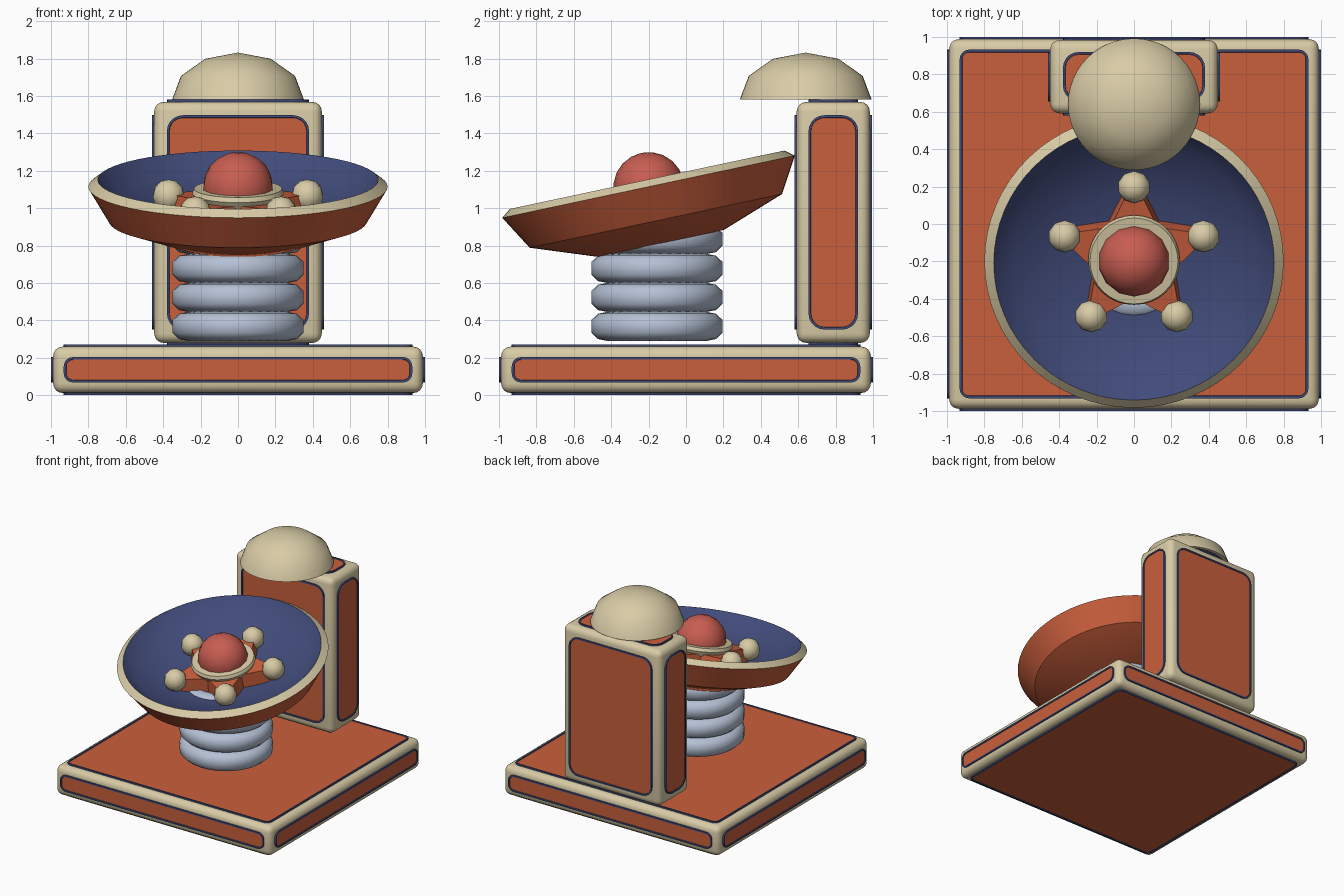
import bpy, bmesh, math
from mathutils import Matrix, Vector

if "Cube" in bpy.data.objects:
    bpy.data.objects.remove(bpy.data.objects["Cube"])


def material(name, rgb):
    m = bpy.data.materials.new(name)
    m.diffuse_color = (*rgb, 1)
    m.use_nodes = True
    m.node_tree.nodes["Principled BSDF"].inputs["Base Color"].default_value = m.diffuse_color
    return m


CREAM = material("cream", (0.69, 0.60, 0.38))
ORANGE = material("orange", (0.59, 0.115, 0.045))
NAVY = material("navy", (0.053, 0.071, 0.195))
RED = material("red", (0.58, 0.11, 0.083))
STEEL = material("pale_blue", (0.46, 0.53, 0.66))


def finish(name, bm, mats, matrix=Matrix(), angle=40):
    bmesh.ops.recalc_face_normals(bm, faces=bm.faces)
    me = bpy.data.meshes.new(name)
    bm.to_mesh(me)
    bm.free()
    for m in mats:
        me.materials.append(m)
    for p in me.polygons:
        p.use_smooth = True
    me.set_sharp_from_angle(angle=math.radians(angle))
    ob = bpy.data.objects.new(name, me)
    ob.matrix_world = matrix
    bpy.context.collection.objects.link(ob)
    return ob


def lathe(name, profile, mats, matrix, segs=48, slots=None, angle=40):
    """Revolve a closed (radius, height) loop; slots gives a material per span."""
    bm = bmesh.new()
    n = len(profile)
    rings = [[bm.verts.new((r * math.cos(2 * math.pi * i / segs),
                            r * math.sin(2 * math.pi * i / segs), z))
              for i in range(segs)] for r, z in profile]
    for k in range(n):
        a, b = rings[k], rings[(k + 1) % n]
        if profile[k][0] == 0 and profile[(k + 1) % n][0] == 0:
            continue
        for i in range(segs):
            j = (i + 1) % segs
            f = bm.faces.new((a[i], a[j], b[j], b[i]))
            f.material_index = slots[k] if slots else 0
    bmesh.ops.remove_doubles(bm, verts=bm.verts, dist=1e-5)
    return finish(name, bm, mats, matrix, angle)


def ball(name, mat, radius, matrix, segs, rings):
    bm = bmesh.new()
    bmesh.ops.create_uvsphere(bm, u_segments=segs, v_segments=rings, radius=radius)
    return finish(name, bm, [mat], matrix, 50)


def panel(name, centre, axis, sign, hu, hv, radius):
    """Rounded plate with a raised navy rim and an orange field."""
    bm = bmesh.new()
    verts = []
    for q, (su, sv) in enumerate(((1, 1), (-1, 1), (-1, -1), (1, -1))):
        for s in range(6):
            t = math.pi / 2 * (q + s / 5)
            verts.append(bm.verts.new((su * (hu - radius) + radius * math.cos(t),
                                       sv * (hv - radius) + radius * math.sin(t), -0.03)))
    back = bm.faces.new(verts)
    ext = bmesh.ops.extrude_face_region(bm, geom=[back], use_keep_orig=True)["geom"]
    bmesh.ops.translate(bm, vec=(0, 0, 0.03), verts=[v for v in ext if isinstance(v, bmesh.types.BMVert)])
    front = [f for f in ext if isinstance(f, bmesh.types.BMFace)][0]
    bmesh.ops.recalc_face_normals(bm, faces=bm.faces)
    bmesh.ops.inset_region(bm, faces=[front], thickness=0.012)
    bmesh.ops.inset_region(bm, faces=[front], thickness=0.002, depth=-0.005)
    front.material_index = 1
    # local axes: u, v in the plate, w outward
    w = Vector((0, 0, 0))
    w[axis] = sign
    u = Vector((0, 1, 0)) if axis == 0 else Vector((1, 0, 0))
    v = w.cross(u)
    rot = Matrix((u, v, w)).transposed().to_4x4()
    return finish(name, bm, [NAVY, ORANGE], Matrix.Translation(centre) @ rot, 30)


def framed_box(name, lo, hi, margins, radius, bevel):
    """Rounded cream block with a panel on every side."""
    lo, hi = Vector(lo), Vector(hi)
    mid, half = (lo + hi) / 2, (hi - lo) / 2
    core = half - Vector((0.012, 0.012, 0.012))
    bm = bmesh.new()
    bmesh.ops.create_cube(bm, size=2, matrix=Matrix.Diagonal((*core, 1)))
    bmesh.ops.bevel(bm, geom=bm.edges[:], offset=bevel, segments=4, profile=0.5, affect='EDGES')
    finish(name + "_frame", bm, [CREAM], Matrix.Translation(mid), 35)
    sides = {0: ("left", "right"), 1: ("front", "back"), 2: ("bottom", "top")}
    for axis in range(3):
        for sign in (-1, 1):
            c = mid.copy()
            c[axis] += sign * half[axis]
            iu, iv = ((1, 2), (0, 2), (0, 1))[axis]
            panel(f"{name}_{sides[axis][sign > 0]}_panel", c, axis, sign,
                  half[iu] - margins[iu], half[iv] - margins[iv], radius)


# Base slab and rear tower
framed_box("base", (-1, -1, 0), (1, 1, 0.272), (0.068, 0.068, 0.068), 0.05, 0.05)
framed_box("tower", (-0.46, 0.58, 0.268), (0.46, 0.995, 1.58), (0.08, 0.075, 0.083), 0.085, 0.05)

# Cap dome on the tower
R, H = 0.352, 0.25
arc = [(math.cos(math.radians(a)), math.sin(math.radians(a))) for a in (0, 30, 60)]
outer = [(R * c, H * s) for c, s in arc] + [(0, H)]
inner = [(0, H - 0.03)] + [((R - 0.03) * c, (H - 0.03) * s) for c, s in reversed(arc)]
lathe("cap_dome", outer + inner, [CREAM, NAVY], Matrix.Translation((0, 0.64, 1.582)),
      slots=[0, 0, 0, 0, 1, 1, 1, 0])

# Spring: stacked rounded coils
coil = [(0.35, -0.035), (0.35, 0.035), (0.315, 0.068), (0.265, 0.0775), (0.20, 0.05),
        (0.18, 0), (0.20, -0.05), (0.265, -0.0775), (0.315, -0.068)]
for i in range(4):
    lathe(f"spring_coil_{i + 1}", coil, [STEEL],
          Matrix.Translation((0, -0.155, 0.368 + 0.155 * i)), segs=32, angle=60)

# Tilted dish: orange outside, cream rim, navy inside
TILT = Matrix.Translation((0, -0.2, 1.115)) @ Matrix.Rotation(math.radians(12), 4, 'X')
lathe("dish", [(0, -0.31), (0.345, -0.31), (0.69, -0.187), (0.8, 0),
               (0.75, 0.038), (0.65, -0.07), (0.34, -0.165), (0, -0.19)],
      [ORANGE, CREAM, NAVY], TILT, segs=64, slots=[0, 0, 0, 1, 2, 2, 2, 2], angle=38)

# Five-pointed star inside the dish
bm = bmesh.new()
layers = []
for z, k in ((-0.17, 1.06), (-0.06, 1.0)):
    layers.append([bm.verts.new((k * r * math.cos(t), k * r * math.sin(t), z))
                   for i in range(10)
                   for r, t in [((0.43, 0.215)[i % 2], math.pi / 2 + i * math.pi / 5)]])
bm.faces.new(layers[0])
bm.faces.new(layers[1])
for i in range(10):
    j = (i + 1) % 10
    bm.faces.new((layers[0][i], layers[0][j], layers[1][j], layers[1][i]))
finish("star", bm, [ORANGE], TILT, 20)

# Knobs on the star tips
for i in range(5):
    t = math.pi / 2 + i * 2 * math.pi / 5
    ball(f"star_knob_{i + 1}", CREAM, 0.088,
         TILT @ Matrix.Translation((0.39 * math.cos(t), 0.39 * math.sin(t), -0.075)), 10, 6)

# Collar and centre button
lathe("button_collar", [(0.17, -0.08), (0.22, -0.08), (0.245, -0.035), (0.235, -0.01), (0.17, -0.01)],
      [CREAM], TILT, segs=32)
ball("centre_button", RED, 0.19, TILT @ Matrix.Translation((0, 0, -0.005)), 14, 10)
